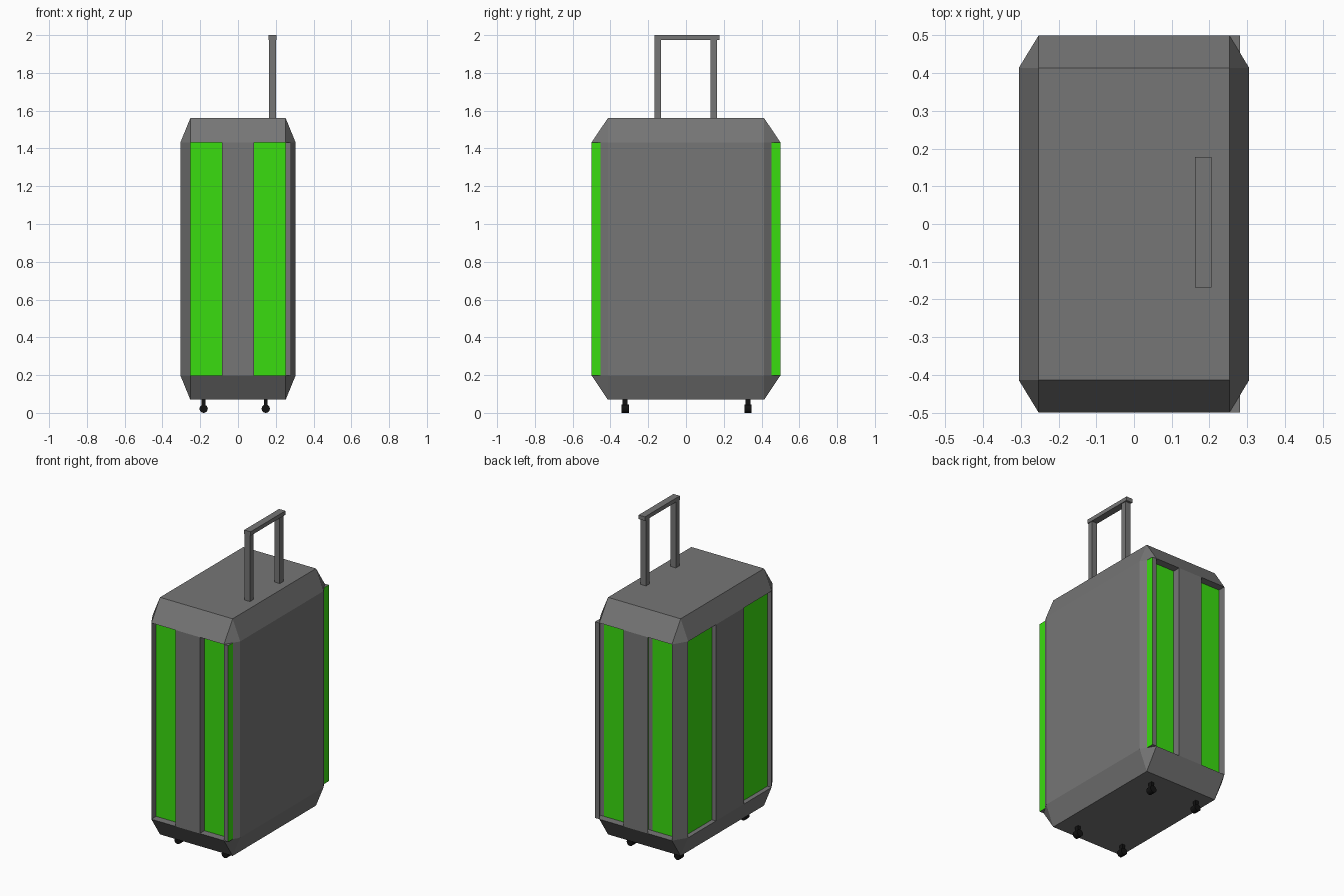
import bpy, bmesh, math
from mathutils import Vector, Matrix

if "Cube" in bpy.data.objects:
    bpy.data.objects.remove(bpy.data.objects["Cube"])


def material(name, rgb):
    m = bpy.data.materials.new(name)
    m.diffuse_color = (*rgb, 1)
    m.use_nodes = True
    m.node_tree.nodes["Principled BSDF"].inputs["Base Color"].default_value = m.diffuse_color
    return m


GREY = material("grey", (0.18, 0.18, 0.18))
GREEN = material("green", (0.042, 0.72, 0.005))
BLACK = material("black", (0.006, 0.006, 0.006))


def finish(bm, name, *mats):
    me = bpy.data.meshes.new(name)
    bm.to_mesh(me)
    bm.free()
    ob = bpy.data.objects.new(name, me)
    for m in mats:
        me.materials.append(m)
    bpy.context.collection.objects.link(ob)
    return ob


def add_box(bm, lo, hi):
    lo, hi = Vector(lo), Vector(hi)
    mat = Matrix.Translation((lo + hi) / 2) @ Matrix.Diagonal((*(hi - lo), 1))
    bmesh.ops.create_cube(bm, size=1, matrix=mat)


# Suitcase shell: chamfered cube, stretched afterwards
bm = bmesh.new()
bmesh.ops.create_cube(bm, size=2)
bmesh.ops.bevel(bm, geom=bm.edges[:], offset=0.172, offset_type='OFFSET',
                segments=1, profile=0.5, affect='EDGES')
bm.normal_update()

# Recessed green panels: split front, back and left into thirds, sink the outer two
third = 0.828 / 3
for normal, axis in (((0, -1, 0), 0), ((0, 1, 0), 0), ((-1, 0, 0), 1)):
    n = Vector(normal)
    cut_dir = Vector((1, 0, 0)) if axis == 0 else Vector((0, 1, 0))
    for s in (-1, 1):
        side = [f for f in bm.faces if f.normal.dot(n) > 0.99]
        geom = side + list({e for f in side for e in f.edges}) \
                    + list({v for f in side for v in f.verts})
        bmesh.ops.bisect_plane(bm, geom=geom, plane_co=cut_dir * s * third,
                               plane_no=cut_dir, dist=1e-5)
        bm.normal_update()
    panels = [f for f in bm.faces if f.normal.dot(n) > 0.99
              and abs(f.calc_center_median()[axis]) > third]
    bmesh.ops.inset_individual(bm, faces=panels, thickness=0, depth=-0.095)
    bm.normal_update()
    for f in bm.faces:
        c = f.calc_center_median()
        if f.normal.dot(n) > 0.99 and c.dot(n) < 0.95 and abs(c[axis]) > third:
            f.material_index = 1
bmesh.ops.scale(bm, vec=(0.305, 0.5, 0.745), verts=bm.verts[:])
bmesh.ops.translate(bm, vec=(0, 0, 0.815), verts=bm.verts[:])
finish(bm, "suitcase_shell", GREY, GREEN)

# Pull handle: two posts and a grip
bm = bmesh.new()
for y0, y1 in ((-0.167, -0.132), (0.129, 0.164)):
    add_box(bm, (0.163, y0, 1.54), (0.200, y1, 1.977))
finish(bm, "handle_posts", GREY)
bm = bmesh.new()
add_box(bm, (0.161, -0.168, 1.975), (0.205, 0.178, 2.0))
finish(bm, "handle_grip", GREY)

# Four castors: stem and wheel
for i, x in enumerate((-0.182, 0.147)):
    for j, y in enumerate((-0.322, 0.329)):
        bm = bmesh.new()
        add_box(bm, (x - 0.010, y - 0.013, 0.025), (x + 0.010, y + 0.013, 0.08))
        bmesh.ops.create_cone(bm, cap_ends=True, segments=16, radius1=0.022,
                              radius2=0.022, depth=0.038,
                              matrix=Matrix.Translation((x, y, 0.022))
                              @ Matrix.Rotation(math.pi / 2, 4, 'X'))
        finish(bm, f"castor_{i}{j}", BLACK)
